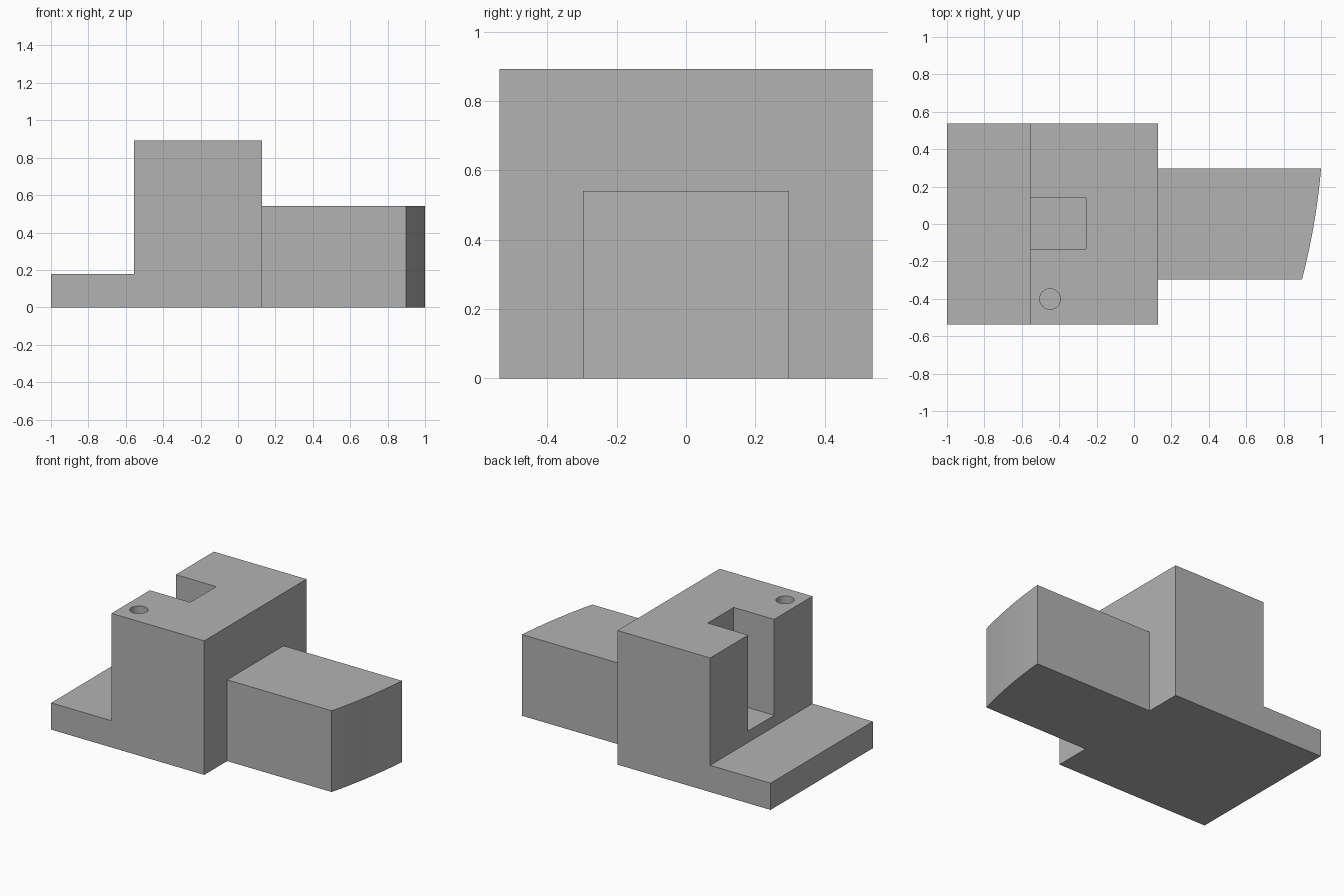
import bpy, bmesh, math
from mathutils import Vector

if "Cube" in bpy.data.objects:
    bpy.data.objects.remove(bpy.data.objects["Cube"], do_unlink=True)

grey = bpy.data.materials.new("plain grey")
grey.use_nodes = True
colour = (0.45, 0.45, 0.45, 1)
grey.diffuse_color = colour
grey.node_tree.nodes["Principled BSDF"].inputs["Base Color"].default_value = colour


def prism(name, points, offset):
    """Extrude a closed outline of 3D points along an offset."""
    bm = bmesh.new()
    face = bm.faces.new([bm.verts.new(p) for p in points])
    new = bmesh.ops.extrude_face_region(bm, geom=[face])["geom"]
    moved = [v for v in new if isinstance(v, bmesh.types.BMVert)]
    bmesh.ops.translate(bm, verts=moved, vec=Vector(offset))
    bmesh.ops.recalc_face_normals(bm, faces=bm.faces)
    mesh = bpy.data.meshes.new(name)
    bm.to_mesh(mesh)
    bm.free()
    mesh.materials.append(grey)
    obj = bpy.data.objects.new(name, mesh)
    bpy.context.collection.objects.link(obj)
    return obj


def combine(target, tool, operation):
    """Apply a boolean and discard the tool."""
    mod = target.modifiers.new(tool.name, 'BOOLEAN')
    mod.object, mod.operation, mod.solver = tool, operation, 'EXACT'
    bpy.context.view_layer.objects.active = target
    bpy.ops.object.modifier_apply(modifier=mod.name)
    bpy.data.objects.remove(tool, do_unlink=True)


left, step, right = -1.0, -0.555, 0.128
half, arm_half = 0.538, 0.297
low, arm_top, top = 0.178, 0.541, 0.893

# Stepped body: low ledge and tall block
outline = [(left, 0), (right, 0), (right, top), (step, top), (step, low), (left, low)]
body = prism("stepped_body", [(x, -half, z) for x, z in outline], (0, 2 * half, 0))

# Arm with a gently bowed, slanted end
plan = [(right - 0.1, arm_half), (right - 0.1, -arm_half)]
steps = 16
for i in range(steps + 1):
    t = i / steps
    bow = 0.013 * 4 * t * (1 - t)
    plan.append((0.898 + 0.102 * t + bow, arm_half * (2 * t - 1)))
arm = prism("arm", [(x, y, 0) for x, y in plan], (0, 0, arm_top))
combine(body, arm, 'UNION')

# Open slot in the tall block
slot = [(step - 0.1, -0.135), (-0.257, -0.135), (-0.257, 0.138), (step - 0.1, 0.138)]
combine(body, prism("slot", [(x, y, 0.254) for x, y in slot], (0, 0, 1)), 'DIFFERENCE')

# Blind round hole in the top
angles = [math.tau * i / 48 for i in range(48)]
ring = [(-0.449 + 0.055 * math.cos(a), -0.401 + 0.055 * math.sin(a), top - 0.3) for a in angles]
combine(body, prism("hole", ring, (0, 0, 1)), 'DIFFERENCE')

bpy.ops.object.select_all(action='DESELECT')
body.select_set(True)
bpy.context.view_layer.objects.active = body
bpy.ops.object.shade_smooth_by_angle(angle=math.radians(30))
